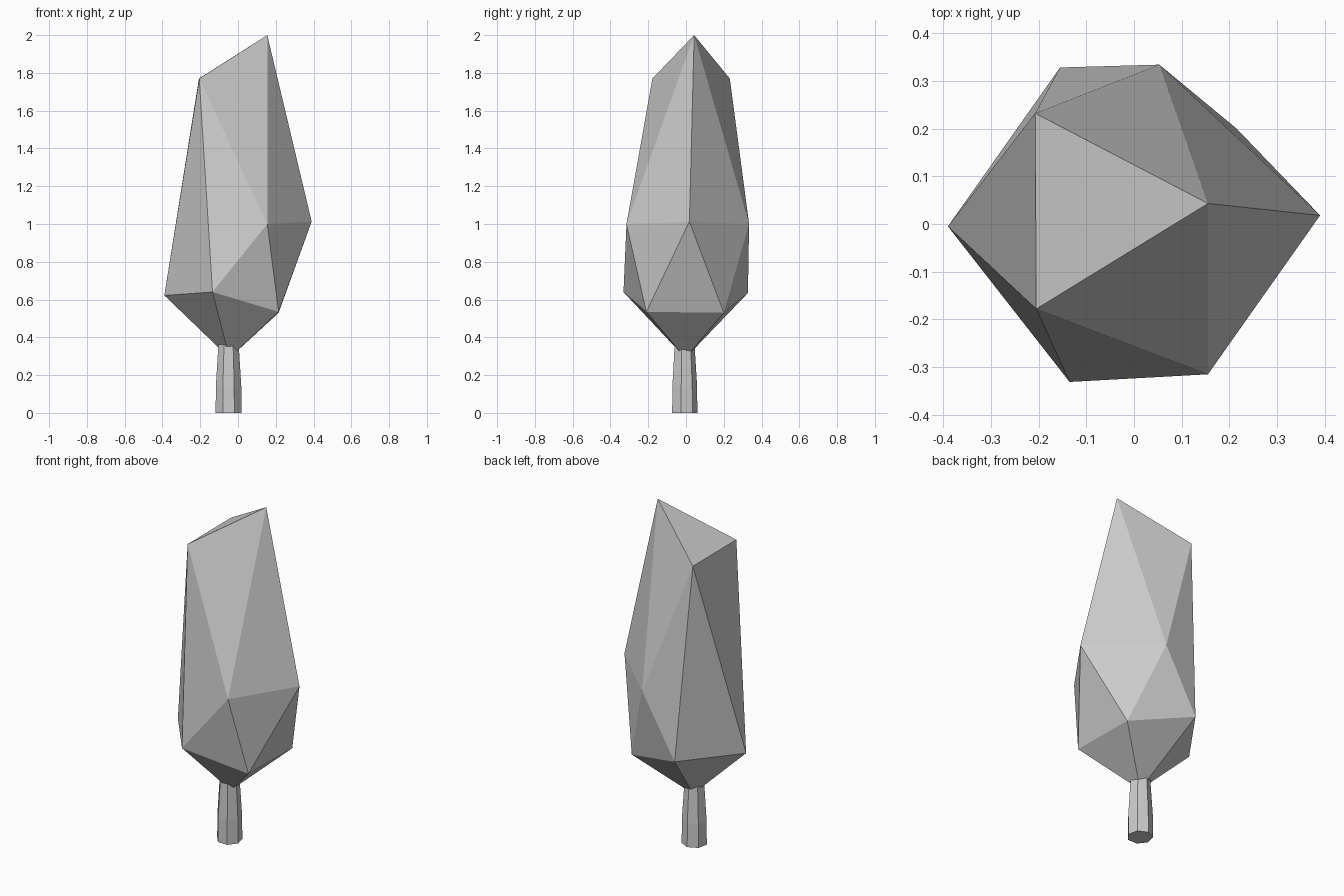
import bpy, math

if "Cube" in bpy.data.objects:
    bpy.data.objects.remove(bpy.data.objects["Cube"])


def make_object(name, verts, faces):
    mesh = bpy.data.meshes.new(name)
    mesh.from_pydata(verts, [], faces)
    mesh.update()
    obj = bpy.data.objects.new(name, mesh)
    bpy.context.collection.objects.link(obj)
    return obj


# Trunk: seven-sided tapered post, its top tucked into the crown
SIDES = 7
profile = [(0.07, 0.0), (0.069, 0.14), (0.056, 0.35), (0.054, 0.375)]
verts, faces = [], []
for r, z in profile:
    for i in range(SIDES):
        a = math.pi / 2 + 2 * math.pi * i / SIDES
        verts.append((-0.05 + r * math.cos(a), -0.01 + r * math.sin(a), z))
for k in range(len(profile) - 1):
    for i in range(SIDES):
        j = (i + 1) % SIDES
        faces.append((k * SIDES + i, k * SIDES + j,
                      (k + 1) * SIDES + j, (k + 1) * SIDES + i))
faces.append(tuple(reversed(range(SIDES))))
faces.append(tuple(range((len(profile) - 1) * SIDES, len(profile) * SIDES)))
make_object("trunk", verts, faces)

# Crown: stretched icosahedron with a tip, two staggered rings and a base point
tip = (0.155, 0.043, 2.0)
base = (-0.045, -0.003, 0.29)
upper = [(-0.207, 0.232, 1.77), (-0.205, -0.178, 1.77), (0.155, -0.315, 1.0),
         (0.39, 0.018, 1.013), (0.053, 0.334, 1.0)]
lower = [(-0.39, -0.005, 0.622), (-0.135, -0.331, 0.64), (0.215, -0.21, 0.535),
         (0.215, 0.2, 0.53), (-0.155, 0.328, 0.635)]
faces = []
for i in range(5):
    j = (i + 1) % 5
    u, un, l, ln = 1 + i, 1 + j, 6 + i, 6 + j
    faces += [(0, u, un), (u, l, un), (un, l, ln), (11, ln, l)]
make_object("crown", [tip] + upper + lower + [base], faces)
